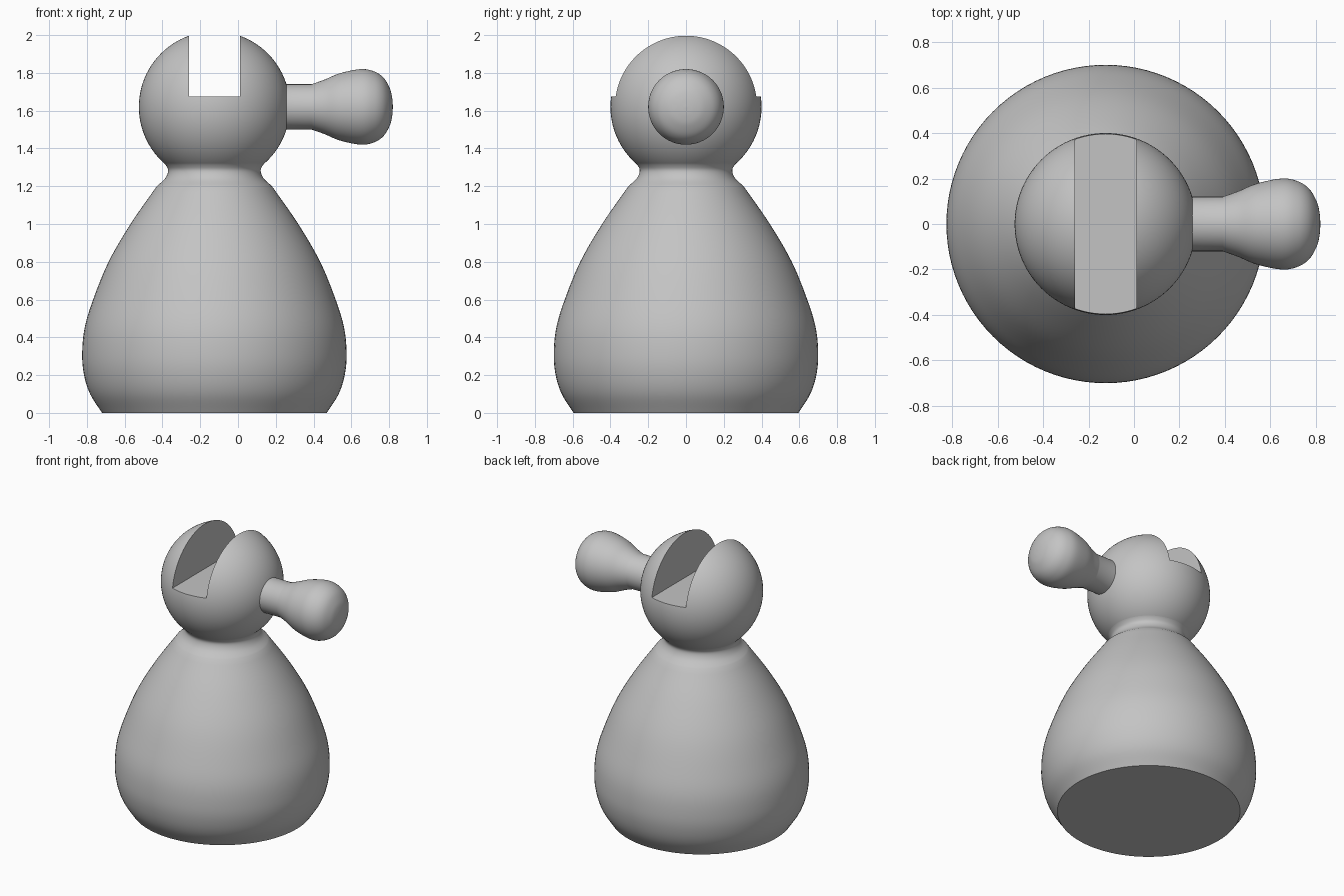
import bpy, bmesh, math
from mathutils import Matrix, Vector

if "Cube" in bpy.data.objects:
    bpy.data.objects.remove(bpy.data.objects["Cube"], do_unlink=True)

AXIS_X, HEAD_Z, HEAD_R = -0.125, 1.62, 0.4

grey = bpy.data.materials.new("plain grey")
grey.use_nodes = True
colour = (0.55, 0.55, 0.55, 1)
grey.diffuse_color = colour
grey.node_tree.nodes["Principled BSDF"].inputs["Base Color"].default_value = colour


def smooth_path(points, steps=6):
    """Catmull-Rom curve through (radius, height) points."""
    p = [Vector(q) for q in points]
    p = [2 * p[0] - p[1]] + p + [2 * p[-1] - p[-2]]
    path = []
    for a, b, c, d in zip(p, p[1:], p[2:], p[3:]):
        for i in range(steps):
            t = i / steps
            path.append(0.5 * (2 * b + (c - a) * t + (2 * a - 5 * b + 4 * c - d) * t**2
                               + (3 * b - a - 3 * c + d) * t**3))
    return path + [p[-2]]


def lathe(name, profile, matrix, segments=96):
    """Spin a profile about z; both ends sit on the axis."""
    bm = bmesh.new()
    verts = [bm.verts.new((max(r, 0), 0, z)) for r, z in profile]
    edges = [bm.edges.new(pair) for pair in zip(verts, verts[1:])]
    bmesh.ops.spin(bm, geom=verts + edges, cent=(0, 0, 0), axis=(0, 0, 1),
                   angle=2 * math.pi, steps=segments, use_merge=True)
    bmesh.ops.remove_doubles(bm, verts=bm.verts, dist=1e-5)
    bmesh.ops.recalc_face_normals(bm, faces=bm.faces)
    bm.transform(matrix)
    mesh = bpy.data.meshes.new(name)
    bm.to_mesh(mesh)
    bm.free()
    mesh.materials.append(grey)
    obj = bpy.data.objects.new(name, mesh)
    bpy.context.collection.objects.link(obj)
    return obj


def select(obj):
    bpy.ops.object.select_all(action='DESELECT')
    obj.select_set(True)
    bpy.context.view_layer.objects.active = obj


# Pear-shaped body with a flat base and a grooved neck
side = smooth_path([(0.595, 0), (0.658, 0.1), (0.69, 0.2), (0.7, 0.31), (0.687, 0.45),
                    (0.642, 0.6), (0.56, 0.8), (0.444, 1.0), (0.305, 1.2)])
groove = smooth_path([(0.305, 1.2), (0.262, 1.24), (0.245, 1.28), (0.256, 1.31), (0.285, 1.34)])
body = lathe("body", [(0, 0)] + side + groove[1:] + [(0, 1.34)],
             Matrix.Translation((AXIS_X, 0, 0)))

# Ball head
arc = [(HEAD_R * math.sin(math.pi * i / 48), -HEAD_R * math.cos(math.pi * i / 48))
       for i in range(49)]
head = lathe("head", arc, Matrix.Translation((AXIS_X, 0, HEAD_Z)))

# Slot through the head, front to back
bpy.ops.mesh.primitive_cube_add(size=1, location=(AXIS_X, 0, 1.675 + 0.5))
cutter = bpy.context.object
cutter.name = "slot_cutter"
cutter.scale = (0.27, 2, 1)
cutter.hide_render = True
cutter.data.materials.append(grey)
cut = head.modifiers.new("slot", 'BOOLEAN')
cut.operation, cut.solver, cut.object = 'DIFFERENCE', 'EXACT', cutter
select(head)
bpy.ops.object.modifier_apply(modifier="slot")
bpy.data.objects.remove(cutter, do_unlink=True)

# Side handle: straight stem swelling into a rounded knob
knob = smooth_path([(0.12, 0.39), (0.145, 0.46), (0.178, 0.54), (0.2, 0.65), (0.188, 0.72),
                    (0.155, 0.77), (0.1, 0.803), (0.05, 0.816), (0, 0.82)])
handle = lathe("handle", [(0, 0.2), (0.12, 0.2)] + knob,
               Matrix.Translation((0, 0, HEAD_Z)) @ Matrix.Rotation(math.pi / 2, 4, 'Y'))

for part in (body, head, handle):
    select(part)
    bpy.ops.object.shade_smooth_by_angle(angle=math.radians(32))
